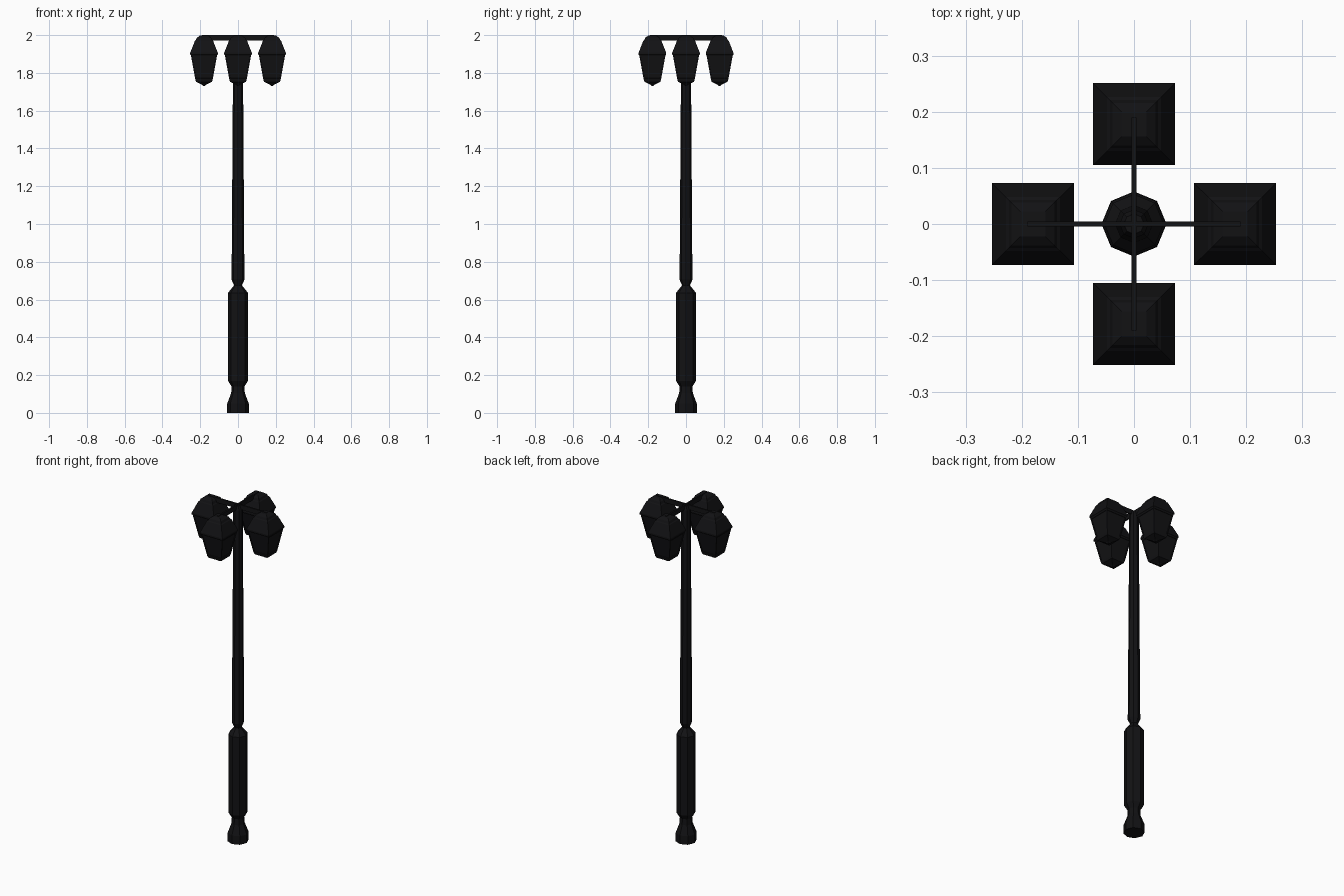
import bpy, bmesh, math

if "Cube" in bpy.data.objects:
    bpy.data.objects.remove(bpy.data.objects["Cube"])

black = bpy.data.materials.new("black_iron")
black.diffuse_color = (0.006, 0.006, 0.007, 1)
black.use_nodes = True
black.node_tree.nodes["Principled BSDF"].inputs["Base Color"].default_value = black.diffuse_color


def finish(name, bm):
    bmesh.ops.recalc_face_normals(bm, faces=bm.faces)
    me = bpy.data.meshes.new(name)
    bm.to_mesh(me)
    bm.free()
    me.materials.append(black)
    ob = bpy.data.objects.new(name, me)
    bpy.context.collection.objects.link(ob)
    return ob


def loft(profile, sides, turn=0.0, scale=1.0):
    """Stack polygon rings (radius, z); returns bmesh and the faces of each band."""
    bm = bmesh.new()
    rings = []
    for r, z in profile:
        ring = []
        for i in range(sides):
            a = turn + 2 * math.pi * i / sides
            ring.append(bm.verts.new((r * scale * math.cos(a), r * scale * math.sin(a), z)))
        rings.append(ring)
    bands = []
    for lo, hi in zip(rings, rings[1:]):
        bands.append([bm.faces.new((lo[i], lo[(i + 1) % sides], hi[(i + 1) % sides], hi[i]))
                      for i in range(sides)])
    bm.faces.new(rings[0][::-1])
    bm.faces.new(rings[-1])
    return bm, bands


# Octagonal post with flared foot and thick lower shaft
post, _ = loft([(0.058, 0), (0.057, 0.05), (0.036, 0.105), (0.034, 0.14), (0.053, 0.17),
                (0.053, 0.635), (0.021, 0.675), (0.034, 0.705), (0.027, 1.75),
                (0.026, 1.97), (0.018, 1.995)], 8)
finish("post", post)

# Square lantern: half-width and height, from bottom finial to roof cap
lantern_profile = [(0.004, 1.73), (0.012, 1.738), (0.042, 1.753), (0.046, 1.765),
                   (0.069, 1.892), (0.073, 1.897), (0.073, 1.907), (0.048, 1.970),
                   (0.043, 1.974), (0.038, 1.986), (0.022, 1.997)]

for k, side in enumerate(("right", "back", "left", "front")):
    a = k * math.pi / 2
    bm, bands = loft(lantern_profile, 4, math.pi / 4, math.sqrt(2))
    # Recessed glass panels
    bmesh.ops.recalc_face_normals(bm, faces=bm.faces)
    bmesh.ops.inset_individual(bm, faces=bands[3], thickness=0.008, depth=0)
    bmesh.ops.inset_individual(bm, faces=bands[3], thickness=0.0005, depth=-0.004)
    lantern = finish("lantern_" + side, bm)
    lantern.location = (0.18 * math.cos(a), 0.178 * math.sin(a), 0)

    # Flat arm from post to lantern
    bm = bmesh.new()
    bmesh.ops.create_cube(bm, size=1)
    for v in bm.verts:
        v.co = (0.095 + v.co.x * 0.19, v.co.y * 0.009, 1.986 + v.co.z * 0.028)
    arm = finish("arm_" + side, bm)
    arm.rotation_euler.z = a
